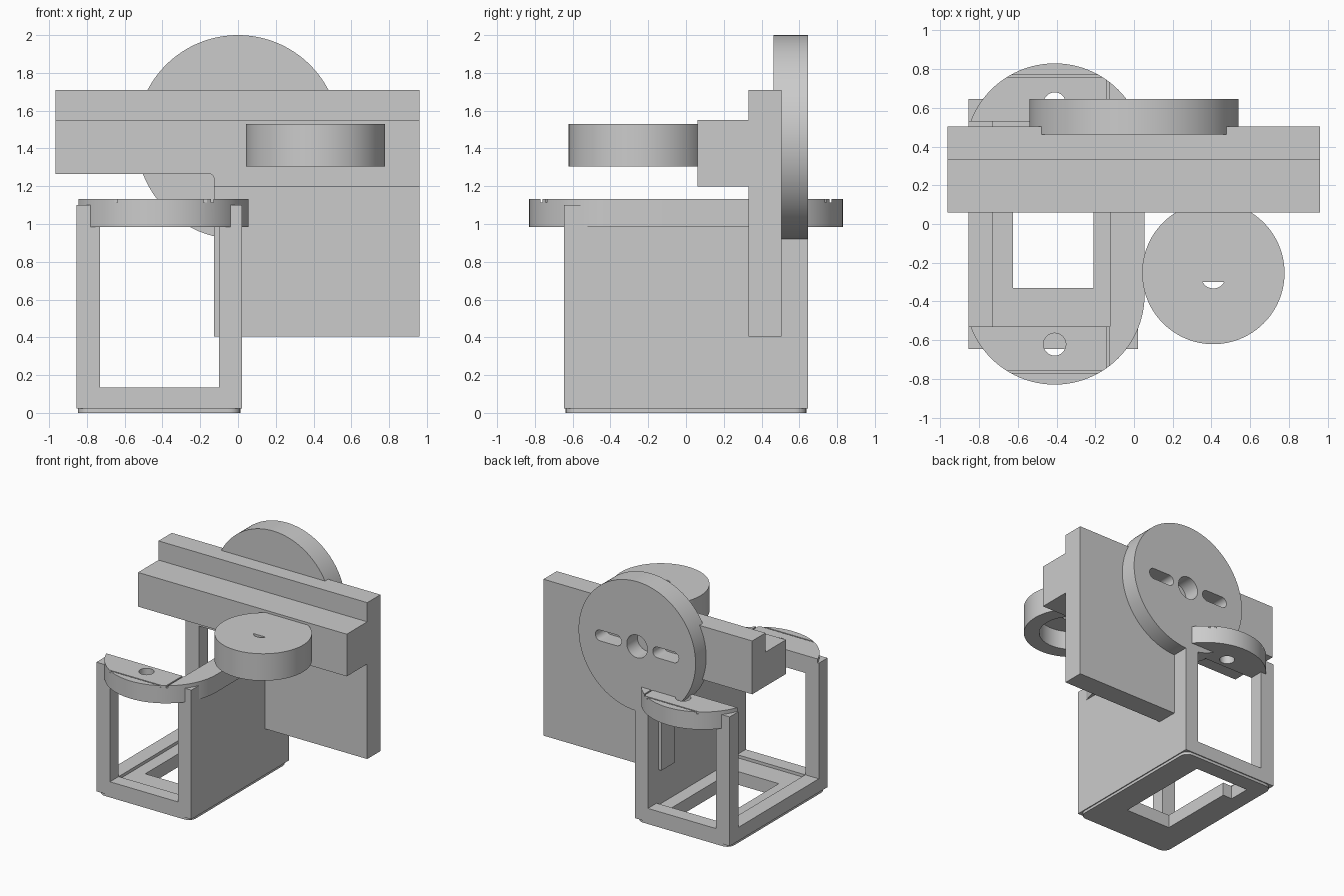
import bpy, bmesh, math
from mathutils import Matrix, Vector

if "Cube" in bpy.data.objects:
    bpy.data.objects.remove(bpy.data.objects["Cube"], do_unlink=True)

grey = bpy.data.materials.new("plain_grey")
grey.use_nodes = True
colour = (0.6, 0.6, 0.6, 1)
grey.diffuse_color = colour
grey.node_tree.nodes["Principled BSDF"].inputs["Base Color"].default_value = colour


def finish(name, bm):
    bmesh.ops.recalc_face_normals(bm, faces=bm.faces)
    me = bpy.data.meshes.new(name)
    bm.to_mesh(me)
    bm.free()
    me.materials.append(grey)
    ob = bpy.data.objects.new(name, me)
    bpy.context.collection.objects.link(ob)
    return ob


def prism(name, outline, low, high, upright=False):
    """Extrude a 2D outline along z, or along y when upright."""
    bm = bmesh.new()
    place = (lambda a, b: (a, low, b)) if upright else (lambda a, b: (a, b, low))
    face = bm.faces.new([bm.verts.new(place(a, b)) for a, b in outline])
    made = bmesh.ops.extrude_face_region(bm, geom=[face])["geom"]
    shift = Vector((0, high - low, 0)) if upright else Vector((0, 0, high - low))
    bmesh.ops.translate(bm, verts=[v for v in made if isinstance(v, bmesh.types.BMVert)], vec=shift)
    return finish(name, bm)


def box(name, x0, x1, y0, y1, z0, z1):
    return prism(name, [(x0, y0), (x1, y0), (x1, y1), (x0, y1)], z0, z1)


def arc(cx, cy, r, start, end, steps):
    angles = [math.radians(start + (end - start) * i / steps) for i in range(steps + 1)]
    return [(cx + r * math.cos(a), cy + r * math.sin(a)) for a in angles]


def circle(cx, cy, r, steps=96):
    return arc(cx, cy, r, 0, 360, steps)[:-1]


def cut(ob, *cutters):
    """Subtract the cutters and bake the result."""
    for c in cutters:
        c.hide_render = True
        m = ob.modifiers.new("cut", 'BOOLEAN')
        m.operation, m.solver, m.object = 'DIFFERENCE', 'EXACT', c
    dg = bpy.context.evaluated_depsgraph_get()
    me = bpy.data.meshes.new_from_object(ob.evaluated_get(dg))
    ob.modifiers.clear()
    ob.data = me
    for c in cutters:
        bpy.data.objects.remove(c, do_unlink=True)
    return ob


# Open cage: solid left wall, four corners, sill around the floor
cage = box("cage", -0.855, 0.02, -0.645, 0.645, 0.022, 1.1)
cut(cage,
    box("end_opening", -0.73, -0.1, -1, 1, 0.135, 2),
    box("side_opening", -1, -0.7, -0.53, 0.53, 0.1352, 2),
    box("floor_recess", -0.73, -0.1, -0.53, 0.53, 0.11, 0.3),
    box("floor_hole", -0.625, -0.21, -0.33, 0.33, -1, 0.5),
    box("floor_hole_back", -0.71, -0.2098, 0.32, 0.5, -1, 0.5))

# Thin base with rounded corners
base_outline = []
for cx, cy, a in ((-0.05, 0.575, 0), (-0.785, 0.575, 90), (-0.785, -0.575, 180), (-0.05, -0.575, 270)):
    base_outline += arc(cx, cy, 0.062, a, a + 90, 6)
base = prism("base_plate", base_outline, 0, 0.024)
cut(base,
    box("base_hole", -0.625, -0.21, -0.33, 0.33, -1, 0.5),
    box("base_hole_back", -0.71, -0.2098, 0.32, 0.5, -1, 0.5))

# C-shaped top flange with two end tabs, screw holes and fine grooves
flange_outline = arc(-0.41, 0.365, 0.465, 0, 180, 48) + arc(-0.41, -0.365, 0.465, 180, 360, 48)
flange = prism("top_flange", flange_outline, 0.985, 1.132)
flange_cuts = [box("flange_gap", -1, -0.125, -0.53, 0.53, 0.5, 2),
               box("flange_trim", -1, -0.857, -1, 1, 0.5, 2)]
for s in (-1, 1):
    flange_cuts.append(prism("screw_hole", circle(-0.41, s * 0.622, 0.058, 32), 0.5, 2))
    ya, yb = sorted((s * 0.76, s * 0.77))
    flange_cuts.append(box("cross_groove", -0.72, -0.14, ya, yb, 1.115, 2))
    ya, yb = sorted((s * 0.5, s * 0.78))
    flange_cuts.append(box("long_groove", -0.142, -0.13, ya, yb, 1.115, 2))
cut(flange, *flange_cuts)

# Back plate, wider at the top, with a softened inner corner
plate_outline = [(-0.965, 1.71), (-0.965, 1.265)] + arc(-0.15, 1.243, 0.022, 90, 0, 6)
plate_outline += [(-0.128, 0.405), (0.962, 0.405), (0.962, 1.71)]
prism("back_plate", plate_outline, 0.33, 0.505, True)

# Cross beam in front of the plate
beam_outline = [(-0.965, 1.55), (-0.965, 1.265)] + arc(-0.15, 1.243, 0.022, 90, 0, 6)
beam_outline += [(-0.128, 1.198), (0.962, 1.198), (0.962, 1.55)]
prism("cross_beam", beam_outline, 0.06, 0.331, True)

# Rear disc with centre hole and two slots
disc = prism("rear_disc", circle(0, 1.46, 0.54, 128), 0.463, 0.645, True)
disc_cuts = [prism("centre_hole", circle(0, 1.46, 0.095, 48), 0.507, 1, True)]
for s in (-1, 1):
    slot = arc(s * 0.265 + 0.075, 1.46, 0.045, -90, 90, 16) + arc(s * 0.265 - 0.075, 1.46, 0.045, 90, 270, 16)
    disc_cuts.append(prism("slot", slot, 0.507, 1, True))
cut(disc, *disc_cuts)

# Front round cup, hollow underneath, with a narrow half-moon slit
cup = prism("front_cup", circle(0.41, -0.253, 0.368, 128), 1.305, 1.53)
cut(cup,
    prism("cup_hollow", circle(0.41, -0.253, 0.25), 1, 1.46),
    prism("cup_slit", arc(0.41, -0.27, 0.063, 208, 332, 20), 1.4, 2))

# Smooth curved sides, keep edges sharp
bpy.ops.object.select_all(action='DESELECT')
for ob in (cage, base, flange, disc, cup):
    ob.select_set(True)
    bpy.context.view_layer.objects.active = ob
bpy.ops.object.shade_smooth_by_angle(angle=math.radians(30))
